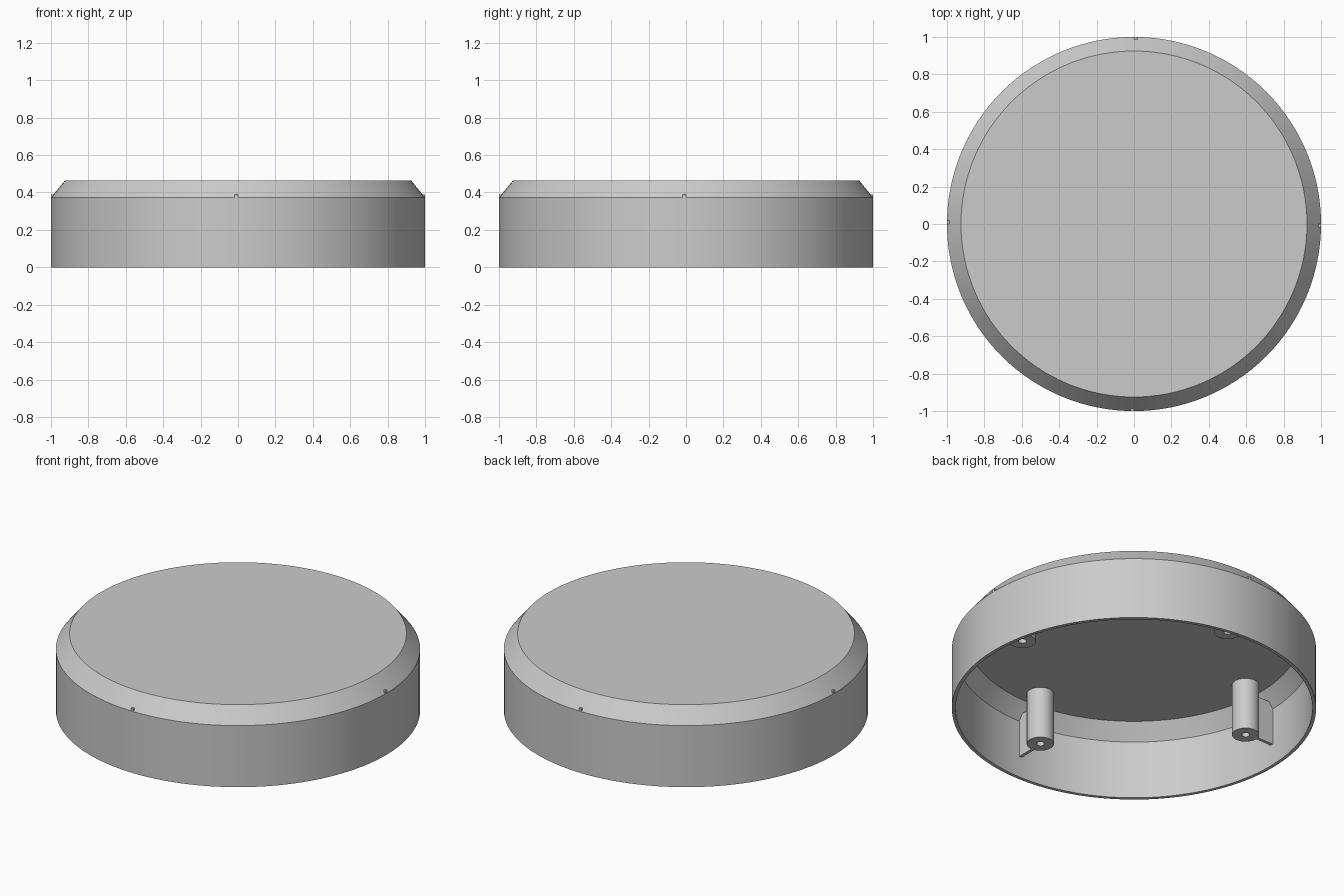
import bpy, bmesh, math
from mathutils import Matrix

cube = bpy.data.objects.get("Cube")
if cube:
    bpy.data.objects.remove(cube, do_unlink=True)

grey = bpy.data.materials.new("plain_grey")
grey.use_nodes = True
grey.diffuse_color = (0.6, 0.6, 0.6, 1)
grey.node_tree.nodes["Principled BSDF"].inputs["Base Color"].default_value = (0.6, 0.6, 0.6, 1)


def finish(bm, name, matrix=Matrix()):
    """Turn a bmesh into a grey object with smooth sides and sharp edges."""
    bmesh.ops.recalc_face_normals(bm, faces=bm.faces)
    mesh = bpy.data.meshes.new(name)
    bm.to_mesh(mesh)
    bm.free()
    mesh.transform(matrix)
    mesh.materials.append(grey)
    obj = bpy.data.objects.new(name, mesh)
    bpy.context.collection.objects.link(obj)
    bpy.ops.object.select_all(action='DESELECT')
    obj.select_set(True)
    bpy.context.view_layer.objects.active = obj
    bpy.ops.object.shade_smooth_by_angle(angle=math.radians(30))
    return obj


def lathe(name, profile, steps, matrix=Matrix()):
    """Spin a closed (radius, height) profile about z."""
    bm = bmesh.new()
    verts = [bm.verts.new((r, 0, z)) for r, z in profile]
    edges = [bm.edges.new(pair) for pair in zip(verts, verts[1:])]
    bmesh.ops.spin(bm, geom=verts + edges, cent=(0, 0, 0), axis=(0, 0, 1),
                   angle=math.tau, steps=steps, use_duplicate=False)
    bmesh.ops.remove_doubles(bm, verts=bm.verts, dist=1e-4)
    return finish(bm, name, matrix)


# Hollow lid with a bevelled top edge, open underneath
lathe("lid_shell", [(0, 0.465), (0.925, 0.465), (1, 0.373), (1, 0),
                    (0.98, 0), (0.98, 0.353), (0.912, 0.445), (0, 0.445)], 128)

# Four screw posts inside, each with a fin that reaches through the wall
post_profile = [(0, 0.36), (0.022, 0.36), (0.022, 0.13),
                (0.075, 0.13), (0.075, 0.455), (0, 0.455)]
for i, side in enumerate(("left", "back", "right", "front")):
    turn = Matrix.Rotation(i * math.pi / 2, 4, 'Z')
    lathe(side + "_screw_post", post_profile, 32, turn @ Matrix.Translation((0.8, 0, 0)))

    bm = bmesh.new()
    bmesh.ops.create_cube(bm, size=1)
    inner, outer, low, high, thick = 0.85, 0.999, 0.13, 0.39, 0.018
    bmesh.ops.scale(bm, vec=(outer - inner, thick, high - low), verts=bm.verts)
    bmesh.ops.translate(bm, vec=((inner + outer) / 2, -thick / 2, (low + high) / 2),
                        verts=bm.verts)
    finish(bm, side + "_support_fin", turn)
